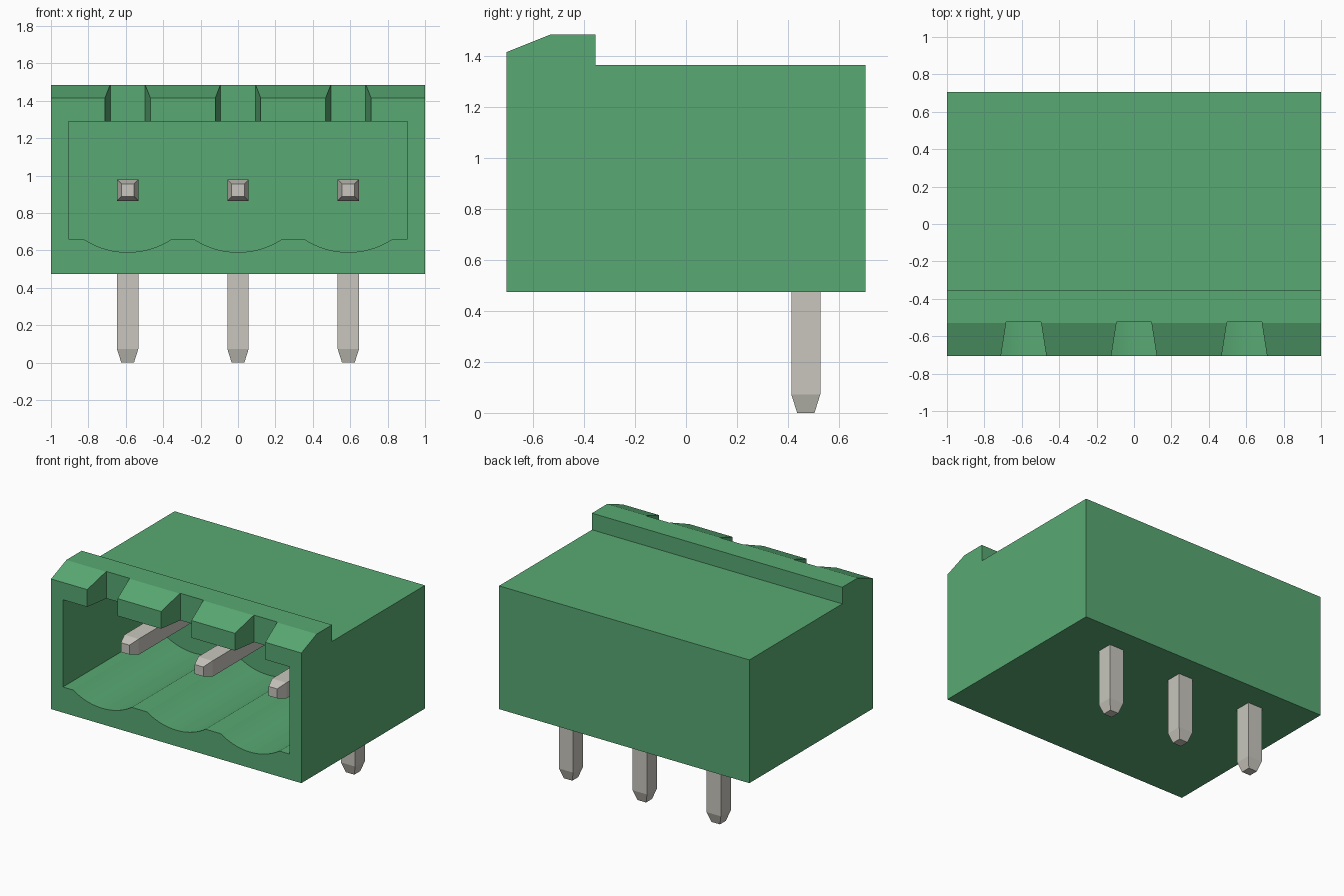
import bpy, bmesh, math
from mathutils import Vector

cube = bpy.data.objects.get("Cube")
if cube:
    bpy.data.objects.remove(cube, do_unlink=True)

PIN_X = (-0.59, 0.0, 0.59)


def material(name, rgb, roughness):
    m = bpy.data.materials.new(name)
    m.use_nodes = True
    m.diffuse_color = (*rgb, 1)
    node = next(n for n in m.node_tree.nodes if n.type == 'BSDF_PRINCIPLED')
    node.inputs["Base Color"].default_value = (*rgb, 1)
    node.inputs["Roughness"].default_value = roughness
    return m


green = material("green plastic", (0.098, 0.395, 0.17), 0.5)
metal = material("tinned metal", (0.578, 0.565, 0.509), 0.4)


def finish(name, bm, mat):
    bmesh.ops.recalc_face_normals(bm, faces=bm.faces)
    mesh = bpy.data.meshes.new(name)
    bm.to_mesh(mesh)
    bm.free()
    mesh.materials.append(mat)
    obj = bpy.data.objects.new(name, mesh)
    bpy.context.collection.objects.link(obj)
    return obj


def prism(name, outline, direction, mat=green):
    """Extrude a closed outline of 3D points along a direction."""
    bm = bmesh.new()
    face = bm.faces.new([bm.verts.new(p) for p in outline])
    ext = bmesh.ops.extrude_face_region(bm, geom=[face])["geom"]
    bmesh.ops.translate(bm, vec=Vector(direction),
                        verts=[v for v in ext if isinstance(v, bmesh.types.BMVert)])
    return finish(name, bm, mat)


def activate(obj):
    bpy.ops.object.select_all(action='DESELECT')
    obj.select_set(True)
    bpy.context.view_layer.objects.active = obj


def cut(obj, cutter):
    cutter.hide_render = True
    mod = obj.modifiers.new("cut", 'BOOLEAN')
    mod.operation = 'DIFFERENCE'
    mod.solver = 'EXACT'
    mod.object = cutter
    activate(obj)
    bpy.ops.object.modifier_apply(modifier=mod.name)
    bpy.data.objects.remove(cutter, do_unlink=True)


# Housing: side profile with the raised, chamfered front lip
side = [(-0.705, 0.475), (0.705, 0.475), (0.705, 1.365), (-0.355, 1.365),
        (-0.355, 1.485), (-0.53, 1.485), (-0.705, 1.415)]
housing = prism("housing", [(-1, y, z) for y, z in side], (2, 0, 0))

# Socket cavity: a rectangle with a shallow arc scooped below each pin
FLOOR, HALF, SAG, STEPS = 0.66, 0.235, 0.07, 18
radius = (HALF ** 2 + SAG ** 2) / (2 * SAG)
sweep = math.asin(HALF / radius)
section = [(-0.905, 1.29), (-0.905, FLOOR)]
for cx in PIN_X:
    for i in range(STEPS + 1):
        a = sweep * (2 * i / STEPS - 1)
        section.append((cx + radius * math.sin(a),
                        FLOOR - SAG + radius * (1 - math.cos(a))))
section += [(0.905, FLOOR), (0.905, 1.29)]
cut(housing, prism("cavity_cutter", [(x, -0.9, z) for x, z in section], (0, 1.24, 0)))

# Latch notches: flared slots through the lip above each pin
for cx in PIN_X:
    plan = [(-0.137, -0.805), (0.137, -0.805), (0.093, -0.525), (-0.093, -0.525)]
    cut(housing, prism("notch_cutter", [(cx + x, y, 1.2) for x, y in plan], (0, 0, 0.4)))

activate(housing)
bpy.ops.object.shade_smooth_by_angle(angle=math.radians(20))

# Pins: one square bar bent at a right angle, tapered at both ends
R, TIP, TAPER = 0.057, 0.034, 0.073
BEND_Y, BEND_Z, FRONT_Y = 0.47, 0.922, -0.445


def pin(name, cx):
    corners = [(-1, -1), (1, -1), (1, 1), (-1, 1)]
    rings = []
    for z, r in ((0, TIP), (TAPER, R)):
        rings.append([(cx + u * r, BEND_Y + v * r, z) for u, v in corners])
    rings.append([(cx + u * R, BEND_Y + v * R, BEND_Z + v * R) for u, v in corners])
    for y, r in ((FRONT_Y + TAPER, R), (FRONT_Y, TIP)):
        rings.append([(cx + u * r, y, BEND_Z + v * r) for u, v in corners])
    bm = bmesh.new()
    loops = [[bm.verts.new(p) for p in ring] for ring in rings]
    for a, b in zip(loops, loops[1:]):
        for i in range(4):
            j = (i + 1) % 4
            bm.faces.new((a[i], a[j], b[j], b[i]))
    bm.faces.new(loops[0])
    bm.faces.new(loops[-1])
    return finish(name, bm, metal)


for name, cx in zip(("right_pin", "middle_pin", "left_pin"), PIN_X):
    pin(name, cx)
